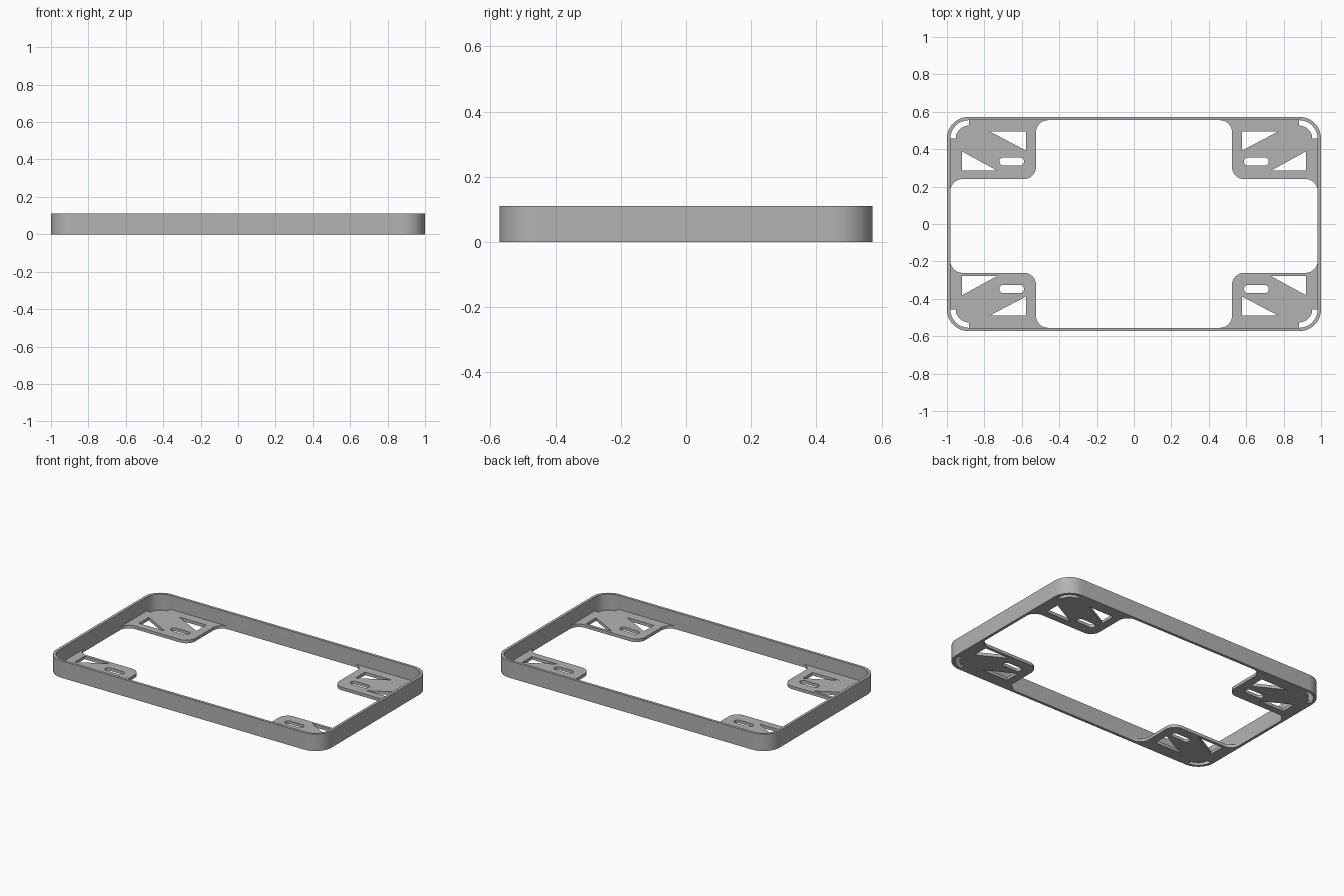
import bpy
import math

cube = bpy.data.objects.get("Cube")
if cube:
    bpy.data.objects.remove(cube, do_unlink=True)

HALF_X, HALF_Y, HEIGHT = 1.0, 0.573, 0.111
WALL, CORNER = 0.018, 0.117
PLATE, FILLET = 0.02, 0.065
IN_X, IN_Y = HALF_X - WALL, HALF_Y - WALL
CX, CY = HALF_X - CORNER, HALF_Y - CORNER

grey = bpy.data.materials.new("plain grey")
grey.use_nodes = True
colour = (0.45, 0.45, 0.45, 1)
grey.diffuse_color = colour
grey.node_tree.nodes["Principled BSDF"].inputs["Base Color"].default_value = colour


def arc(cx, cy, r, start, end, steps=12):
    angles = [math.radians(start + (end - start) * i / steps) for i in range(steps + 1)]
    return [(cx + r * math.cos(a), cy + r * math.sin(a)) for a in angles]


def rounded_rect(cx, cy, hx, hy, r):
    points = []
    for i, (sx, sy) in enumerate([(1, 1), (-1, 1), (-1, -1), (1, -1)]):
        points += arc(cx + sx * (hx - r), cy + sy * (hy - r), r, 90 * i, 90 * i + 90)
    return points


def extruded(name, loops, height):
    """Fill the first loop, leave the others as holes, and extrude up from z = 0."""
    curve = bpy.data.curves.new(name, "CURVE")
    curve.dimensions = "2D"
    curve.fill_mode = "BOTH"
    curve.extrude = height / 2
    for loop in loops:
        spline = curve.splines.new("POLY")
        spline.points.add(len(loop) - 1)
        for point, (x, y) in zip(spline.points, loop):
            point.co = (x, y, 0, 1)
        spline.use_cyclic_u = True
    obj = bpy.data.objects.new(name, curve)
    bpy.context.collection.objects.link(obj)
    bpy.ops.object.select_all(action="DESELECT")
    obj.select_set(True)
    bpy.context.view_layer.objects.active = obj
    bpy.ops.object.convert(target="MESH")
    obj = bpy.context.object
    for vert in obj.data.vertices:
        vert.co.z += height / 2
    # weld the caps to the sides
    bpy.ops.object.mode_set(mode="EDIT")
    bpy.ops.mesh.select_all(action="SELECT")
    bpy.ops.mesh.remove_doubles(threshold=0.0001)
    bpy.ops.mesh.normals_make_consistent(inside=False)
    bpy.ops.object.mode_set(mode="OBJECT")
    obj.data.materials.clear()
    obj.data.materials.append(grey)
    return obj


def corner_plate(name, sx, sy, edge, slot_y, outer_tri, inner_tri):
    """Mounting plate with two triangular windows, a slot and a curved corner gap."""
    in_wall = WALL / 2
    side = 0.524
    outline = [(IN_X + in_wall, CY)]
    outline += arc(CX, CY, 0.07, 0, 90)
    outline += [(CX, IN_Y + in_wall), (side - FILLET, IN_Y + in_wall)]
    outline += arc(side - FILLET, IN_Y - FILLET, FILLET, 90, 0)
    outline += arc(side + FILLET, edge + FILLET, FILLET, 180, 270)
    outline += arc(IN_X - FILLET, edge - FILLET, FILLET, 90, 0)
    outline += [(IN_X + in_wall, edge - FILLET)]
    low, high = outer_tri
    outer = [(0.92, low), (0.92, high), (0.733, low)]
    low, high = inner_tri
    inner = [(0.578, low), (0.578, high), (0.772, high)]
    slot = rounded_rect(0.654, slot_y, 0.066, 0.022, 0.0215)
    loops = [[(sx * x, sy * y) for x, y in loop] for loop in (outline, outer, inner, slot)]
    return extruded(name, loops, PLATE)


# Corner plates; the back pair is slightly deeper than the front pair
plates = []
for side_name, sx in (("left", 1), ("right", -1)):
    plates.append(corner_plate("back_plate_" + side_name, sx, 1, 0.24, 0.334,
                               (0.286, 0.388), (0.393, 0.495)))
    plates.append(corner_plate("front_plate_" + side_name, sx, -1, 0.261, 0.348,
                               (0.279, 0.381), (0.388, 0.49)))

# Upright rim
frame = extruded("frame", [rounded_rect(0, 0, HALF_X, HALF_Y, CORNER),
                           rounded_rect(0, 0, IN_X, IN_Y, CORNER - WALL)], HEIGHT)

# Fuse the plates into the rim
for plate in plates:
    union = frame.modifiers.new("union", "BOOLEAN")
    union.operation = "UNION"
    union.solver = "EXACT"
    union.object = plate
    bpy.ops.object.modifier_apply(modifier=union.name)
for plate in plates:
    bpy.data.objects.remove(plate, do_unlink=True)

bpy.ops.object.shade_smooth_by_angle(angle=math.radians(30))
